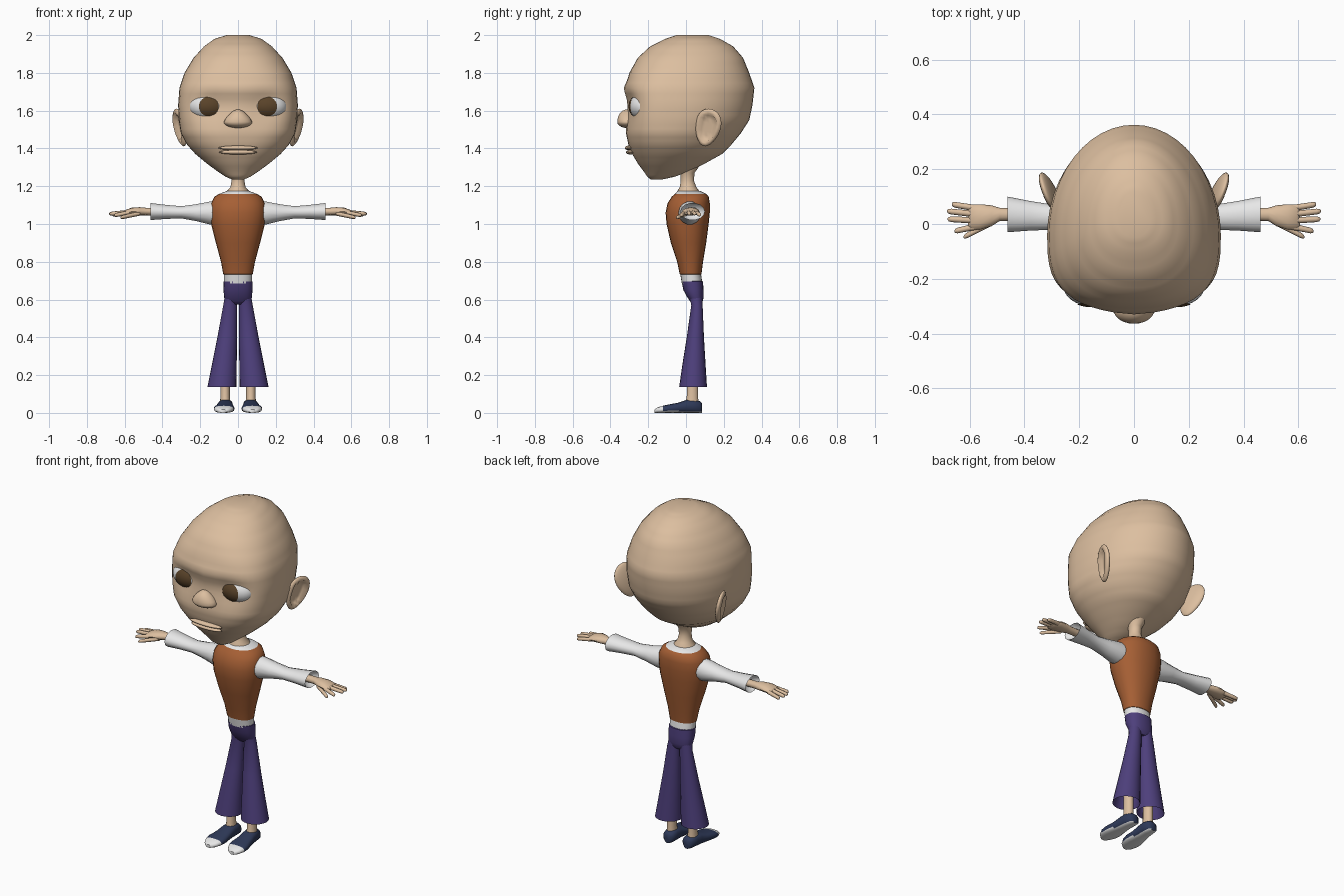
import bpy, bmesh, math
from mathutils import Vector, Matrix, Euler

if "Cube" in bpy.data.objects:
    bpy.data.objects.remove(bpy.data.objects["Cube"])


def material(name, rgb):
    m = bpy.data.materials.new(name)
    m.diffuse_color = (*rgb, 1)
    m.use_nodes = True
    m.node_tree.nodes["Principled BSDF"].inputs["Base Color"].default_value = m.diffuse_color
    return m


SKIN = material("skin", (0.72, 0.52, 0.35))
WHITE = material("white", (0.82, 0.82, 0.82))
RUST = material("rust vest", (0.38, 0.115, 0.035))
PURPLE = material("purple trousers", (0.075, 0.05, 0.2))
NAVY = material("navy shoe", (0.028, 0.042, 0.1))
BROWN = material("brown iris", (0.1, 0.055, 0.022))


def finish(name, bm, mats, rule=None, mirror=False, angle=50):
    bmesh.ops.recalc_face_normals(bm, faces=bm.faces)
    for f in bm.faces:
        f.smooth = True
        if rule:
            f.material_index = rule(f.calc_center_median(), f.normal)
    me = bpy.data.meshes.new(name)
    bm.to_mesh(me)
    bm.free()
    me.set_sharp_from_angle(angle=math.radians(angle))
    for m in mats:
        me.materials.append(m)
    ob = bpy.data.objects.new(name, me)
    bpy.context.collection.objects.link(ob)
    if mirror:
        mod = ob.modifiers.new("mirror", 'MIRROR')
        mod.use_mirror_merge = False
    return ob


def power(v, p):
    return math.copysign(abs(v) ** (2 / p), v)


def oval(c, u, v, n=16, p=2):
    """Superellipse ring around c spanned by u and v."""
    c, u, v = Vector(c), Vector(u), Vector(v)
    angles = [2 * math.pi * i / n for i in range(n)]
    return [c + u * power(math.cos(a), p) + v * power(math.sin(a), p) for a in angles]


def loft(bm, rings, caps=(True, True)):
    vs = [[bm.verts.new(p) for p in r] for r in rings]
    n = len(vs[0])
    for a, b in zip(vs, vs[1:]):
        for i in range(n):
            bm.faces.new((a[i], a[(i + 1) % n], b[(i + 1) % n], b[i]))
    for ring, cap in zip((vs[0], vs[-1]), caps):
        if cap:
            bm.faces.new(ring)


def tower(rows, p=2, n=20):
    """Horizontal rings from rows of (z, centre x, half width, y front, y back)."""
    return [oval((x, (f + b) / 2, z), (w, 0, 0), (0, (b - f) / 2, 0), n, p) for z, x, w, f, b in rows]


def ball(name, c, r, mat, mirror=False, rot=(0, 0, 0), shape=None, seg=24):
    bm = bmesh.new()
    bmesh.ops.create_uvsphere(bm, u_segments=seg, v_segments=seg // 2 + 2, radius=1)
    if shape:
        for v in bm.verts:
            v.co = shape(v.co)
    m = Matrix.Translation(c) @ Euler(rot).to_matrix().to_4x4() @ Matrix.Diagonal((*r, 1))
    bm.transform(m)
    return finish(name, bm, [mat], mirror=mirror, angle=80)


# Head: lofted skull with eye sockets and brow; rows are z, half width, front, back
HEAD = [(1.235, .03, -.185, -.13), (1.25, .065, -.205, -.06), (1.28, .11, -.225, .02),
        (1.32, .165, -.255, .10), (1.37, .225, -.285, .19), (1.42, .27, -.305, .24),
        (1.48, .302, -.318, .29), (1.55, .313, -.318, .335), (1.63, .317, -.315, .352),
        (1.72, .31, -.322, .362), (1.80, .283, -.30, .335), (1.88, .235, -.255, .302),
        (1.94, .18, -.19, .25), (1.98, .125, -.11, .18), (2.0, .06, -.05, .12)]


def head_point(a, z, w, f, b):
    yc = f + .41 * (b - f)
    c, s = math.cos(a), math.sin(a)
    p = 2.1 + .9 * math.exp(-((z - 1.62) / .2) ** 2) if s < 0 else 2
    x = w * power(c, p)
    y = yc + (yc - f if s < 0 else b - yc) * power(s, p)
    if y < -.1:
        y += .03 * math.exp(-((abs(x) - .15) / .113) ** 2 - ((z - 1.622) / .1) ** 2)
        y -= .01 * math.exp(-(x / .22) ** 4 - ((z - 1.715) / .035) ** 2)
    return Vector((x, y, z))


rows = []
for r0, r1 in zip(HEAD, HEAD[1:]):
    rows += [[p + (q - p) * k / 3 for p, q in zip(r0, r1)] for k in range(3)]
rows.append(HEAD[-1])
bm = bmesh.new()
loft(bm, [[head_point(2 * math.pi * i / 48, *r) for i in range(48)] for r in rows])
finish("head", bm, [SKIN], angle=80)

# Eyes: flattened balls showing through the sockets, with thin iris plates
EYE, ER = Vector((.155, -.22, 1.622)), (.105, .08, .075)
ball("eyeball", EYE, ER, WHITE, mirror=True, seg=32)


def iris_ring(r, n=24):
    pts = []
    for i in range(n):
        dx, dz = r * math.cos(2 * math.pi * i / n), r * math.sin(2 * math.pi * i / n)
        d = math.sqrt(1 - (dx / ER[0]) ** 2 - (dz / ER[2]) ** 2)
        pts.append(EYE + Vector((dx, -ER[1] * d - .004, dz)))
    return pts


bm = bmesh.new()
loft(bm, [iris_ring(r) for r in (.052, .044, .03, .012)], (False, True))
finish("iris", bm, [BROWN], mirror=True)

# Nose, lips and ears
ball("nose", (0, -.312, 1.54), (.075, .052, .035), SKIN,
     shape=lambda c: Vector((c.x * (1 - .35 * max(c.z, 0)), c.y, c.z * (1.9 if c.z > 0 else .9))))
ball("upper_lip", (0, -.302, 1.403), (.105, .022, .012), SKIN)
ball("lower_lip", (0, -.295, 1.38), (.1, .022, .012), SKIN)
ball("ear", (.308, .115, 1.51), (.022, .07, .103), SKIN, mirror=True,
     rot=(math.radians(-17), math.radians(9), math.radians(-20)),
     shape=lambda c: Vector((c.x * (-.3 if c.x > 0 and math.hypot(c.y, c.z) < .7 else 1),
                             c.y * (1 + .2 * c.z), c.z)))

# Neck
bm = bmesh.new()
loft(bm, tower([(1.14, 0, .07, -.05, .08), (1.175, 0, .058, -.045, .07), (1.195, 0, .04, -.033, .055),
                (1.23, 0, .034, -.028, .042), (1.27, 0, .036, -.03, .045), (1.32, 0, .06, -.06, .08)]))
finish("neck", bm, [SKIN])

# Torso: rust vest over a white shirt seen at collar and hem
bm = bmesh.new()
loft(bm, tower([(.685, 0, .074, -.022, .087), (.733, 0, .075, -.03, .08), (.734, 0, .078, -.033, .082),
                (.8, 0, .09, -.047, .09), (.9, 0, .117, -.08, .107), (1.0, 0, .142, -.103, .12),
                (1.06, 0, .148, -.108, .126), (1.11, 0, .143, -.098, .126), (1.145, 0, .125, -.075, .12),
                (1.16, 0, .098, -.058, .105), (1.175, 0, .058, -.045, .075)], 2.2, 24))
finish("vest_and_shirt", bm, [RUST, WHITE], lambda c, n: int(c.z < .7335 or (c.z > 1.16 and abs(c.x) < .09)))

# Sleeves: pinched in the middle, flared open cuff
bm = bmesh.new()
loft(bm, [oval((x, y, z), (0, ry, 0), (0, 0, rz), 14) for x, y, z, ry, rz in
          [(.1, .02, 1.06, .06, .062), (.15, .02, 1.058, .06, .062), (.22, .023, 1.06, .052, .046),
           (.3, .025, 1.062, .046, .033), (.38, .03, 1.064, .054, .038), (.462, .035, 1.066, .065, .046),
           (.44, .035, 1.066, .05, .036), (.42, .035, 1.066, .01, .01)]])
finish("sleeve", bm, [WHITE], mirror=True)

# Hands: palm, four fingers and a thumb
bm = bmesh.new()
loft(bm, [oval((x, y, z), (0, ry, 0), (0, 0, rz), 12) for x, y, z, ry, rz in
          [(.42, .035, 1.066, .022, .02), (.49, .035, 1.066, .024, .02), (.52, .03, 1.067, .038, .022),
           (.56, .026, 1.066, .046, .021), (.595, .025, 1.06, .045, .015), (.605, .025, 1.058, .038, .008)]])
for a, b in [((.58, .058, 1.06), (.665, .072, 1.048)), ((.58, .036, 1.063), (.682, .047, 1.054)),
             ((.58, .013, 1.063), (.68, .018, 1.054)), ((.575, -.009, 1.06), (.655, -.026, 1.046)),
             ((.52, .005, 1.056), (.622, -.048, 1.034))]:
    a, b = Vector(a), Vector(b)
    loft(bm, [oval(a.lerp(b, t), (0, r, 0), (0, 0, r), 8)
              for t, r in ((0, .012), (.5, .011), (.85, .0105), (.96, .008), (1, .003))])
finish("hand", bm, [SKIN], mirror=True)

# Trousers: hips and flared legs open at the bottom
bm = bmesh.new()
loft(bm, tower([(.7, 0, .07, -.015, .08), (.695, 0, .077, -.023, .09), (.65, 0, .077, -.014, .093),
                (.61, 0, .073, .008, .093), (.59, 0, .066, .022, .088), (.575, 0, .045, .035, .08)], 2.3))
finish("trouser_hips", bm, [PURPLE])
bm = bmesh.new()
loft(bm, tower([(.63, .036, .032, .015, .085), (.57, .041, .037, .028, .088), (.4, .057, .052, .004, .095),
                (.25, .073, .066, -.02, .104), (.137, .085, .077, -.036, .111),
                (.142, .085, .072, -.031, .106), (.3, .069, .054, -.005, .092)]), (True, False))
finish("trouser_leg", bm, [PURPLE], mirror=True)

# Ankles
bm = bmesh.new()
loft(bm, tower([(.04, .068, .03, -.01, .07), (.08, .068, .025, .003, .065), (.18, .068, .025, .005, .065),
                (.32, .066, .03, .01, .075)], n=14))
finish("ankle", bm, [SKIN], mirror=True)

# Shoes: navy with white toe cap and sole; rows are y, half width, height
bm = bmesh.new()
loft(bm, [oval((.066 + (.03 - y) * .06, y, h / 2), (w, 0, 0), (0, 0, h / 2), 16, 2.6) for y, w, h in
          [(.086, .018, .05), (.074, .034, .062), (.035, .039, .072), (0, .041, .068), (-.04, .047, .054),
           (-.09, .055, .045), (-.122, .052, .038), (-.15, .038, .029), (-.167, .016, .018)]])
finish("shoe", bm, [NAVY, WHITE], lambda c, n: int(c.y < -.122 or n.z < -.7), mirror=True)
